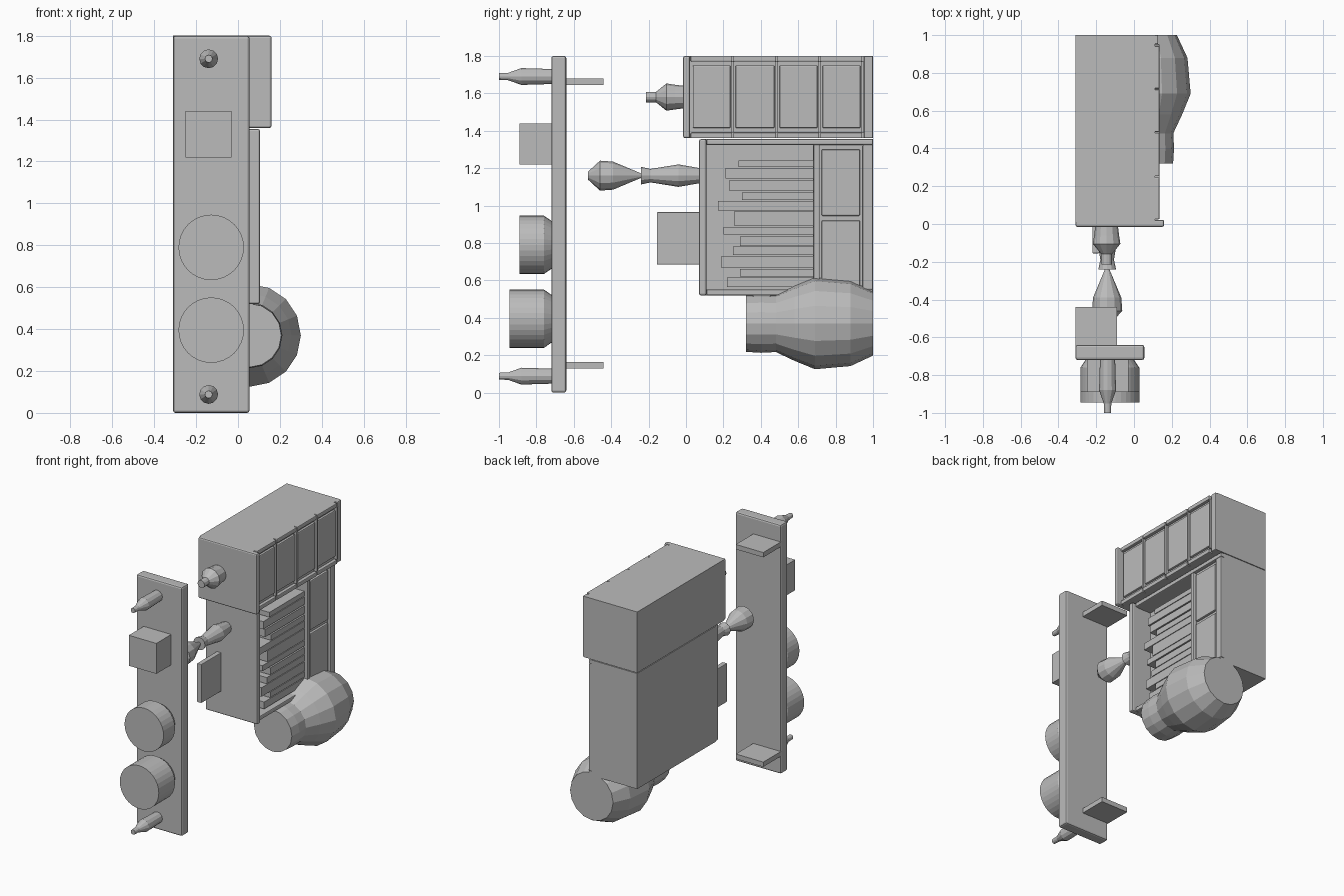
import bpy, bmesh, math

cube = bpy.data.objects.get("Cube")
if cube:
    bpy.data.objects.remove(cube, do_unlink=True)

grey = bpy.data.materials.new("plain grey")
grey.use_nodes = True
grey.diffuse_color = (0.5, 0.5, 0.5, 1)
grey.node_tree.nodes["Principled BSDF"].inputs["Base Color"].default_value = (0.5, 0.5, 0.5, 1)


def finish(name, bm):
    bmesh.ops.recalc_face_normals(bm, faces=bm.faces)
    mesh = bpy.data.meshes.new(name)
    bm.to_mesh(mesh)
    bm.free()
    mesh.materials.append(grey)
    obj = bpy.data.objects.new(name, mesh)
    bpy.context.collection.objects.link(obj)
    return obj


def box(name, xs, ys, zs, bevel=0):
    """Box from its x, y and z ranges, with optional rounded edges."""
    bm = bmesh.new()
    bmesh.ops.create_cube(bm, size=1)
    for v in bm.verts:
        for axis, (low, high) in enumerate((xs, ys, zs)):
            v.co[axis] = high if v.co[axis] > 0 else low
    obj = finish(name, bm)
    if bevel:
        mod = obj.modifiers.new("rounded edges", "BEVEL")
        mod.width = bevel
        mod.segments = 2
    return obj


def lathe(name, x, z, profile, sides=12):
    """Turned solid along y from (y, radius) pairs."""
    bm = bmesh.new()
    rings = []
    for y, r in profile:
        angles = [math.tau * i / sides for i in range(sides)]
        rings.append([bm.verts.new((x + r * math.cos(a), y, z + r * math.sin(a))) for a in angles])
    for a, b in zip(rings, rings[1:]):
        for i in range(sides):
            j = (i + 1) % sides
            bm.faces.new((a[i], a[j], b[j], b[i]))
    bm.faces.new(rings[0])
    bm.faces.new(rings[-1])
    return finish(name, bm)


LEFT = -0.31

# Detached front board with its knobs, block, pegs and rear tabs
box("front_board", (LEFT, 0.055), (-0.72, -0.64), (0, 1.8), 0.012)
box("square_button", (-0.25, -0.03), (-0.89, -0.71), (1.22, 1.44))
for name, front, z in (("upper_dial", -0.89, 0.79), ("lower_dial", -0.945, 0.395)):
    lathe(name, -0.128, z, [(front, 0.156), (-0.76, 0.156), (-0.715, 0.125)], 32)
for name, z in (("upper_peg", 1.69), ("lower_peg", 0.088)):
    lathe(name, -0.14, z, [(-1, 0.018), (-0.95, 0.02), (-0.88, 0.045), (-0.715, 0.04)])
for name, z in (("upper_tab", 1.645), ("lower_tab", 0.13)):
    box(name, (LEFT, -0.09), (-0.65, -0.44), (z, z + 0.035))

# Upper cabinet
box("upper_body", (LEFT, 0.112), (0.01, 1), (1.36, 1.8))
box("upper_front_plate", (LEFT, 0.16), (-0.015, 0.022), (1.36, 1.8), 0.01)
lathe("upper_knob", -0.145, 1.58,
      [(-0.215, 0.028), (-0.16, 0.028), (-0.105, 0.073), (-0.06, 0.066), (-0.01, 0.06)])
edges = [0.022, 0.25, 0.485, 0.715, 0.945]
for start, end in zip(edges, edges[1:]):
    box("upper_panel", (0.1, 0.128), (start + 0.015, end - 0.012), (1.415, 1.75), 0.006)
    for z in (1.36, 1.77):
        box("upper_rail", (0.1, 0.135), (start + 0.003, end - 0.003), (z, z + 0.03), 0.005)
    box("upper_post", (0.1, 0.135), (end - 0.007, end + 0.007), (1.39, 1.77), 0.003)
box("upper_end_post", (0.1, 0.128), (0.952, 1), (1.36, 1.8), 0.006)

# Lower cabinet: core, recess border and rear block
box("lower_core", (LEFT, -0.05), (0.1, 1), (0.52, 1.355))
box("lower_rear_block", (-0.06, 0.055), (0.68, 1), (0.52, 1.355))
for z in (0.52, 1.325):
    box("recess_border", (-0.06, 0.055), (0.1, 0.69), (z, z + 0.03))
    box("lower_rail", (0.045, 0.08), (0.11, 1), (z, z + 0.03), 0.006)
box("lower_front_plate", (LEFT, 0.105), (0.07, 0.11), (0.52, 1.355), 0.01)
box("lower_post", (0.045, 0.08), (0.682, 0.715), (0.55, 1.325), 0.006)
box("lower_end_post", (0.045, 0.08), (0.945, 1), (0.55, 1.325), 0.006)
for z in ((0.55, 0.92), (0.945, 1.3)):
    box("lower_panel", (0.045, 0.072), (0.725, 0.93), z, 0.006)

# Stacked slats of uneven length: start y, bottom z, top z
slats = [(0.28, 1.205, 1.24), (0.21, 1.145, 1.2), (0.23, 1.08, 1.135), (0.3, 1.03, 1.07),
         (0.17, 0.975, 1.025), (0.26, 0.89, 0.97), (0.2, 0.845, 0.885), (0.29, 0.785, 0.835),
         (0.25, 0.735, 0.78), (0.19, 0.665, 0.73), (0.29, 0.62, 0.66), (0.22, 0.565, 0.615)]
for start, low, high in slats:
    box("slat", (-0.06, 0.055), (start, 0.69), (low, high))

# Fittings on the lower front
box("lower_fin", (-0.22, -0.185), (-0.155, 0.08), (0.685, 0.965), 0.004)
lathe("handle_neck", -0.142, 1.16,
      [(-0.24, 0.047), (-0.19, 0.036), (-0.04, 0.06), (0.075, 0.04)])
lathe("handle_bulb", -0.142, 1.16,
      [(-0.525, 0.02), (-0.46, 0.08), (-0.39, 0.075), (-0.24, 0.012)])

# Large rounded vessel beneath
lathe("vessel", 0.055, 0.37,
      [(0.32, 0.152), (0.4, 0.157), (0.48, 0.153), (0.58, 0.2), (0.69, 0.245),
       (0.88, 0.228), (1, 0.172)], 16)
